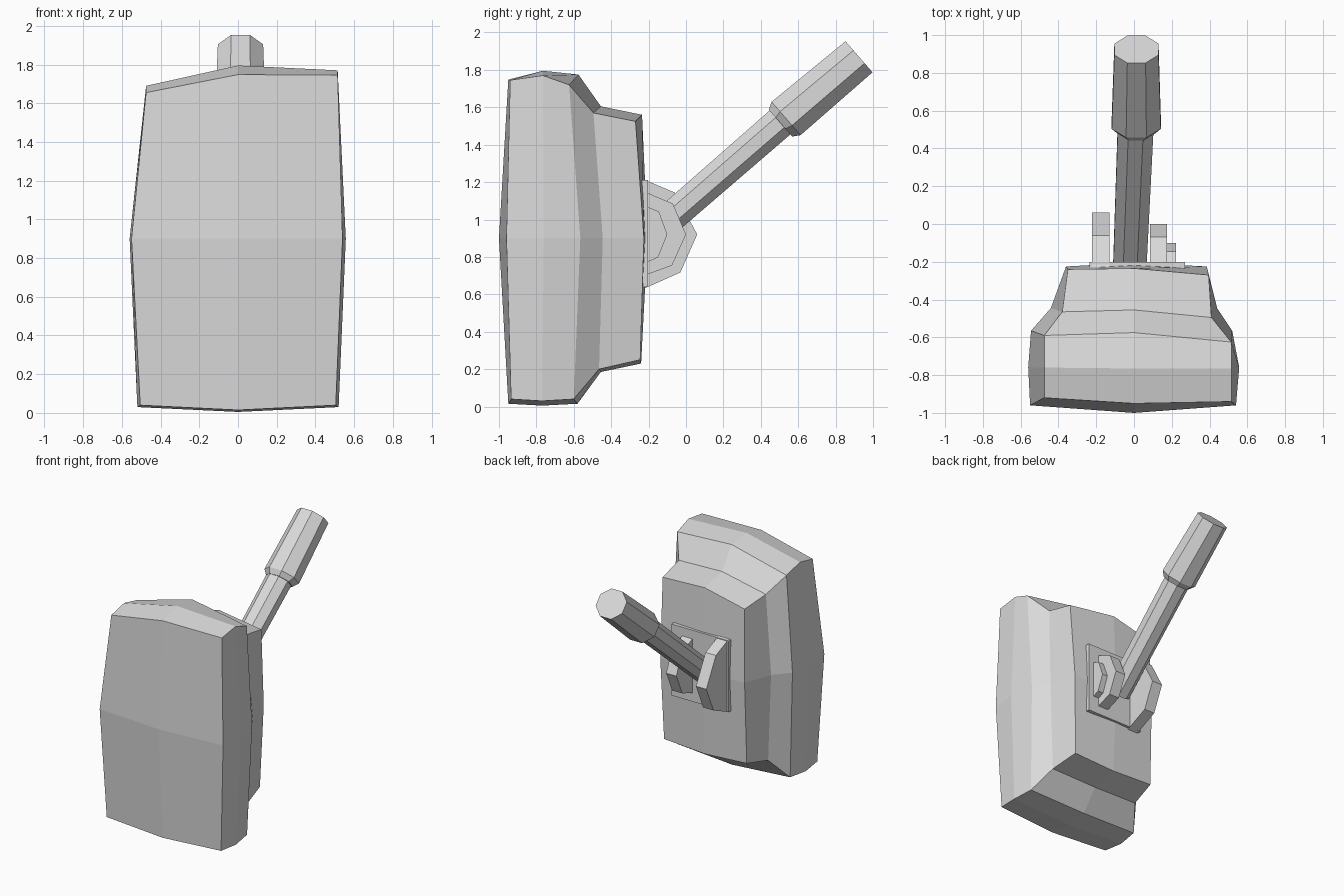
import bpy, bmesh, math
from mathutils import Vector

if "Cube" in bpy.data.objects:
    bpy.data.objects.remove(bpy.data.objects["Cube"], do_unlink=True)

grey = bpy.data.materials.new("light_grey")
grey.use_nodes = True
grey.diffuse_color = (0.7, 0.7, 0.7, 1)
grey.node_tree.nodes["Principled BSDF"].inputs["Base Color"].default_value = (0.7, 0.7, 0.7, 1)


def loft(name, rings, centres=None):
    """Skin equal-length rings; caps are plain, or four quads round a centre point."""
    bm = bmesh.new()
    rows = [[bm.verts.new(p) for p in ring] for ring in rings]
    n = len(rows[0])
    for a, b in zip(rows, rows[1:]):
        for i in range(n):
            j = (i + 1) % n
            bm.faces.new((a[i], a[j], b[j], b[i]))
    for k, row in enumerate((rows[0], rows[-1])):
        if centres:
            c = bm.verts.new(centres[k])
            for i in range(0, n, 2):
                bm.faces.new((row[i - 1], row[i], row[(i + 1) % n], c))
        else:
            bm.faces.new(row)
    bmesh.ops.recalc_face_normals(bm, faces=bm.faces)
    mesh = bpy.data.meshes.new(name)
    bm.to_mesh(mesh)
    bm.free()
    mesh.materials.append(grey)
    ob = bpy.data.objects.new(name, mesh)
    bpy.context.collection.objects.link(ob)
    return ob


def body_ring(bottom, top, mid):
    """Eight points: three along the bottom, three along the top, one on each side.
    bottom = (half width, edge y, edge z, centre y, centre z)
    top = (x-, y-, z-, centre y, centre z, x+, y+, z+); mid = (x-, x+, y)"""
    w, ey, ez, cy, cz = bottom
    xl, yl, zl, ty, tz, xr, yr, zr = top
    return [(-w, ey, ez), (0, cy, cz), (w, ey, ez), (mid[1], mid[2], 0.9),
            (xr, yr, zr), (0, ty, tz), (xl, yl, zl), (mid[0], mid[2], 0.9)]


# Bulging body, front to back
body = loft("body", [
    body_ring((0.505, -0.935, 0.04, -0.95, 0.015),
              (-0.475, -0.92, 1.655, -0.95, 1.748, 0.515, -0.94, 1.745), (-0.55, 0.54, -0.96)),
    body_ring((0.52, -0.77, 0.03, -0.77, 0.005),
              (-0.475, -0.76, 1.69, -0.765, 1.795, 0.515, -0.765, 1.77), (-0.56, 0.557, -0.76)),
    body_ring((0.50, -0.60, 0.04, -0.58, 0.015),
              (-0.475, -0.59, 1.65, -0.575, 1.775, 0.515, -0.625, 1.72), (-0.545, 0.52, -0.565)),
    body_ring((0.40, -0.465, 0.20, -0.455, 0.185),
              (-0.38, -0.465, 1.52, -0.455, 1.605, 0.41, -0.495, 1.57), (-0.44, 0.44, -0.445)),
    body_ring((0.365, -0.245, 0.25, -0.24, 0.23),
              (-0.35, -0.24, 1.48, -0.235, 1.56, 0.395, -0.27, 1.525), (-0.36, 0.385, -0.225)),
], [(0, -1.0, 0.9), (0, -0.205, 0.9)])

# Mounting plate on the back
loft("mounting_plate", [[(x, -0.26, 0.64), (x, -0.202, 0.64), (x, -0.202, 1.21), (x, -0.26, 1.21)]
                        for x in (-0.235, 0.27)])

# Hinge brackets: half-octagon plates extruded along x
BRACKETS = {
    "large_bracket": (-0.222, -0.13, [(-0.225, 1.214), (-0.06, 1.144), (0.06, 0.92),
                                      (-0.03, 0.717), (-0.225, 0.63)]),
    "medium_bracket": (0.085, 0.175, [(-0.225, 1.15), (-0.07, 1.085), (0.0, 0.92),
                                      (-0.075, 0.754), (-0.225, 0.70)]),
    "small_bracket": (0.175, 0.223, [(-0.225, 1.075), (-0.145, 1.043), (-0.1, 0.92),
                                     (-0.15, 0.797), (-0.225, 0.765)]),
}
for name, (x0, x1, outline) in BRACKETS.items():
    loft(name, [[(x, y, z) for y, z in outline] for x in (x0, x1)])

# Slanted handle: octagonal rings square to its axis
ANGLE = math.radians(41)
UP = Vector((0, -math.sin(ANGLE), math.cos(ANGLE)))


def octagon(x, y, z, half_x, half_up):
    r = 1 / math.cos(math.pi / 8)
    return [Vector((x, y, z)) + Vector((half_x * r * math.cos(a), 0, 0)) + UP * (half_up * r * math.sin(a))
            for a in (math.pi * (k + 0.5) / 4 for k in range(8))]


loft("handle_shaft", [octagon(-0.022, -0.215, 0.895, 0.088, 0.08),
                      octagon(0.01, 0.55, 1.56, 0.095, 0.085)])
loft("handle_grip", [octagon(0.012, 0.505, 1.515, 0.10, 0.095),
                     octagon(0.012, 0.535, 1.54, 0.13, 0.118),
                     octagon(0.013, 0.925, 1.87, 0.117, 0.11)])
